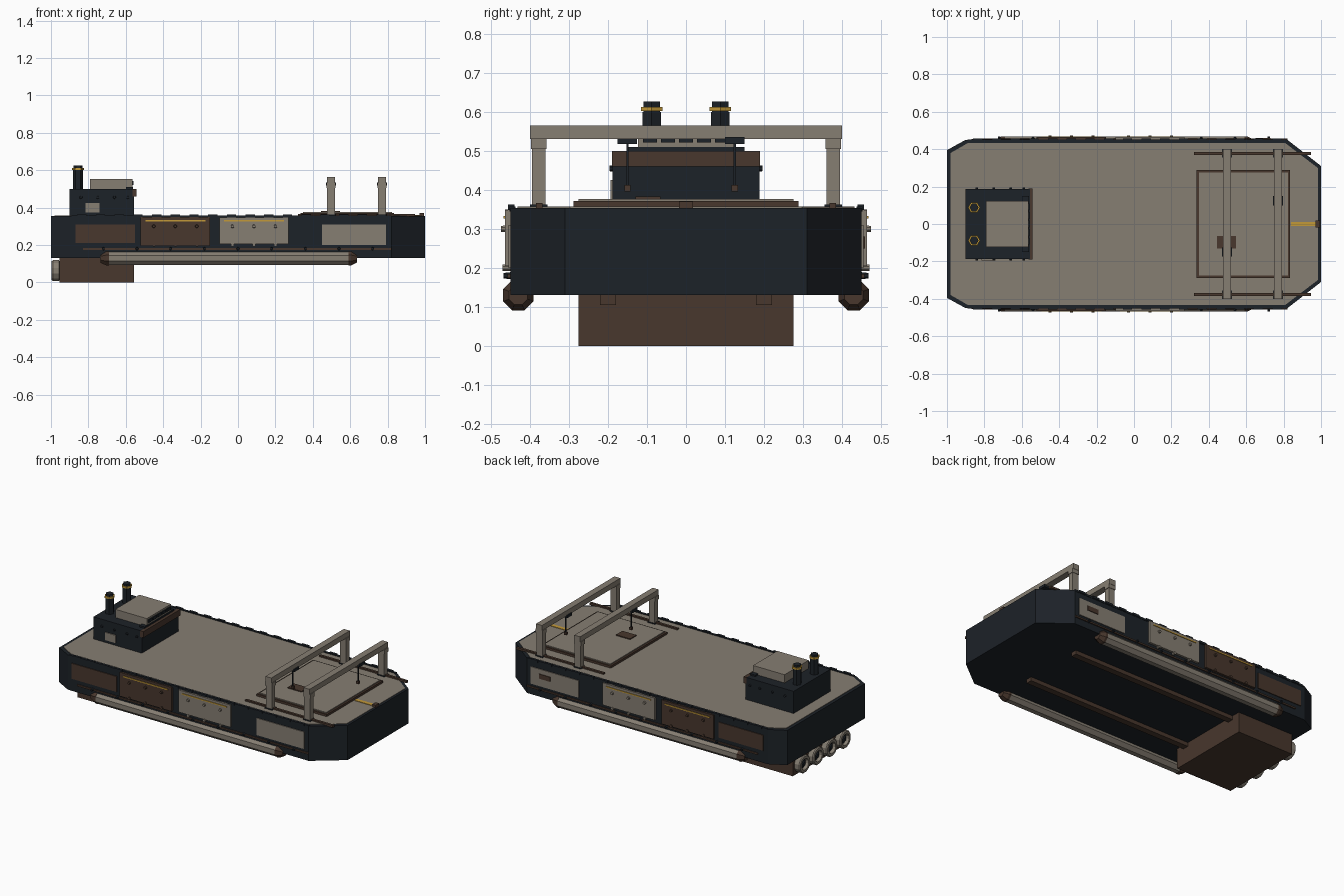
import bpy, bmesh
from math import pi
from mathutils import Matrix, Vector

if "Cube" in bpy.data.objects:
    bpy.data.objects.remove(bpy.data.objects["Cube"])


def material(name, rgb):
    m = bpy.data.materials.new(name)
    m.diffuse_color = (*rgb, 1)
    m.use_nodes = True
    m.node_tree.nodes["Principled BSDF"].inputs["Base Color"].default_value = m.diffuse_color
    return m


DARK = material("dark_hull", (0.012, 0.016, 0.021))
TAN = material("tan_plate", (0.24, 0.21, 0.17))
BROWN = material("brown_metal", (0.065, 0.038, 0.026))
GOLD = material("gold_trim", (0.55, 0.32, 0.04))


def finish(bm, name, mat):
    bmesh.ops.recalc_face_normals(bm, faces=bm.faces[:])
    me = bpy.data.meshes.new(name)
    bm.to_mesh(me)
    bm.free()
    me.materials.append(mat)
    ob = bpy.data.objects.new(name, me)
    bpy.context.collection.objects.link(ob)
    return ob


def box(name, x, y, z, mat):
    """Box from (min, max) ranges."""
    bm = bmesh.new()
    size = [r[1] - r[0] for r in (x, y, z)]
    mid = [(r[1] + r[0]) / 2 for r in (x, y, z)]
    bmesh.ops.create_cube(bm, size=1, matrix=Matrix.Translation(mid) @ Matrix.Diagonal((*size, 1)))
    return finish(bm, name, mat)


def lathe(name, origin, axis, profile, sides, mat, turn=0.5):
    """Closed solid of revolution; profile is (distance along axis, radius)."""
    bm = bmesh.new()
    rot = Vector((0, 0, 1)).rotation_difference(Vector(axis)).to_matrix().to_4x4()
    rings = []
    for d, r in profile:
        ring = []
        for i in range(sides):
            p = Matrix.Rotation(2 * pi * (i + turn) / sides, 4, 'Z') @ Vector((r, 0, d))
            ring.append(bm.verts.new(Vector(origin) + rot @ p))
        rings.append(ring)
    for a, b in zip(rings, rings[1:]):
        for i in range(sides):
            j = (i + 1) % sides
            bm.faces.new((a[i], a[j], b[j], b[i]))
    bm.faces.new(rings[0])
    bm.faces.new(rings[-1])
    return finish(bm, name, mat)


def plate(name, outline, z0, z1, mat):
    """Extruded outline, mirrored in y."""
    pts = outline + [(x, -y) for x, y in reversed(outline)]
    bm = bmesh.new()
    f = bm.faces.new([bm.verts.new((x, y, z0)) for x, y in pts])
    ext = bmesh.ops.extrude_face_region(bm, geom=[f])
    bmesh.ops.translate(bm, vec=(0, 0, z1 - z0), verts=[v for v in ext["geom"] if isinstance(v, bmesh.types.BMVert)])
    return finish(bm, name, mat)


# hull and deck
plate("hull", [(-1, .395), (-.9, .45), (.82, .45), (1, .31)], .13, .354, DARK)
plate("deck", [(-.98, .38), (-.89, .432), (.81, .432), (.985, .298)], .35, .357, TAN)

# both flanks
for s, side in ((-1, "front"), (1, "back")):
    def out(a, b):
        return tuple(sorted((s * a, s * b)))

    # side panels
    box(f"stern_panel_{side}", (-.87, -.55), out(.44, .455), (.21, .31), BROWN)
    box(f"bow_panel_{side}", (.45, .79), out(.44, .455), (.2, .31), TAN)
    for nm, x0, x1, z0, z1, m in (("brown_locker", -.52, -.15, .195, .35, BROWN),
                                  ("tan_locker", -.10, .27, .205, .348, TAN)):
        box(f"{nm}_{side}", (x0, x1), out(.44, .464), (z0, z1), m)
        box(f"{nm}_trim_{side}", (x0 + .025, x1 - .025), out(.46, .468), (.326, .333), GOLD)
        for i in range(3):
            xc = (x0 + x1) / 2 + (i - 1) * .115
            lathe(f"{nm}_knob_{side}", (xc, s * .46, .3), (0, s, 0), [(0, .01), (.014, .008)], 8, m)
            lathe(f"{nm}_foot_{side}", (xc, s * .45, .2), (0, s, 0), [(0, .009), (.02, .009)], 8, m)
    # lower ledge with bolts
    box(f"ledge_{side}", (-.83, .82), out(.44, .457), (.174, .184), BROWN)
    for i in range(9):
        lathe(f"ledge_bolt_{side}", (-.72 + i * .18, s * .45, .18), (0, s, 0), [(0, .009), (.018, .007)], 6, DARK)
    # deck edge rail and cleats
    box(f"edge_rail_{side}", (-.89, .82), out(.437, .452), (.345, .358), DARK)
    for i in range(17):
        box(f"cleat_{side}", (-.86 + i * .1, -.81 + i * .1), out(.44, .456), (.348, .362), DARK)
    # pontoon with tapered caps
    lathe(f"pontoon_{side}", (-.7, s * .43, .13), (1, 0, 0), [(0, .04), (1.3, .04)], 8, TAN)
    for x, d in ((-.7, -1), (.6, 1)):
        lathe(f"pontoon_cap_{side}", (x - d * .01, s * .43, .13), (d, 0, 0),
              [(0, .042), (.015, .042), (.046, .026)], 8, BROWN)
    # keel runner and gantry track
    box(f"keel_runner_{side}", (-.58, .62), out(.18, .22), (.105, .135), BROWN)
    box(f"gantry_track_{side}", (.32, .945), out(.368, .384), (.352, .366), BROWN)

box("bow_panel_plate", (.65, .73), (.45, .459), (.25, .28), BROWN)

# drive block and nozzles
box("drive_block", (-.955, -.555), (-.275, .275), (0, .135), BROWN)
for y in (-.207, -.069, .069, .207):
    lathe("nozzle", (-.95, y, .063), (-1, 0, 0),
          [(0, .045), (.008, .058), (.04, .058), (.046, .052), (.046, .036), (.02, .03)], 12, TAN)
    lathe("nozzle_core", (-.96, y, .063), (-1, 0, 0), [(0, .031), (.016, .031), (.03, .012)], 12, DARK)

# bridge
box("bridge", (-.9, -.555), (-.188, .188), (.35, .5), DARK)
box("bridge_visor", (-.565, -.543), (-.19, .19), (.46, .5), BROWN)
box("bridge_door", (-.815, -.74), (-.194, -.18), (.375, .425), TAN)
box("roof_house", (-.79, -.565), (-.123, .123), (.495, .553), TAN)
box("roof_sill", (-.6, -.562), (-.15, .15), (.498, .51), DARK)
for i in range(5):
    yc = (i - 2) * .046
    box("roof_window", (-.57, -.559), (yc - .018, yc + .018), (.522, .542), DARK)
for s in (-1, 1):
    for x in (-.84, -.75, -.66, -.59):
        lathe("bridge_stud", (x, s * .185, .455), (0, s, 0), [(0, .009), (.011, .007)], 6, DARK)

# funnels
for y in (-.088, .088):
    lathe("funnel", (-.855, y, .495), (0, 0, 1), [(0, .027), (.105, .027), (.105, .024), (.131, .024)], 6, DARK, 0)
    lathe("funnel_ring", (-.855, y, .602), (0, 0, 1), [(0, .032), (.011, .032)], 6, GOLD, 0)

# cargo hatch
box("hatch_frame", (.335, .835), (-.288, .288), (.35, .371), BROWN)
box("hatch_lid", (.347, .823), (-.276, .276), (.36, .377), TAN)
box("hatch_latch", (.445, .545), (-.13, -.065), (.37, .383), BROWN)

# gantries, each with a cable and hook
for x, hy in ((.497, -.15), (.77, .125)):
    w = (x - .021, x + .021)
    box("gantry_beam", w, (-.4, .4), (.53, .565), TAN)
    for s in (-1, 1):
        box("gantry_post", w, tuple(sorted((s * .36, s * .395))), (.355, .535), TAN)
        box("gantry_shoe", (x - .026, x + .026), tuple(sorted((s * .355, s * .4))), (.352, .362), DARK)
        box("gantry_collar", (x - .025, x + .025), tuple(sorted((s * .357, s * .398))), (.505, .532), TAN)
    box("trolley", (x - .027, x + .027), (hy - .025, hy + .025), (.518, .535), DARK)
    box("cable", (x - .003, x + .003), (hy - .003, hy + .003), (.41, .53), DARK)
    box("hook_block", (x - .008, x + .008), (hy - .008, hy + .008), (.396, .413), BROWN)

# bow stripe and bollard
box("bow_stripe", (.84, .985), (-.012, .012), (.352, .36), GOLD)
box("bow_bollard", (.97, .995), (-.018, .018), (.352, .37), BROWN)
